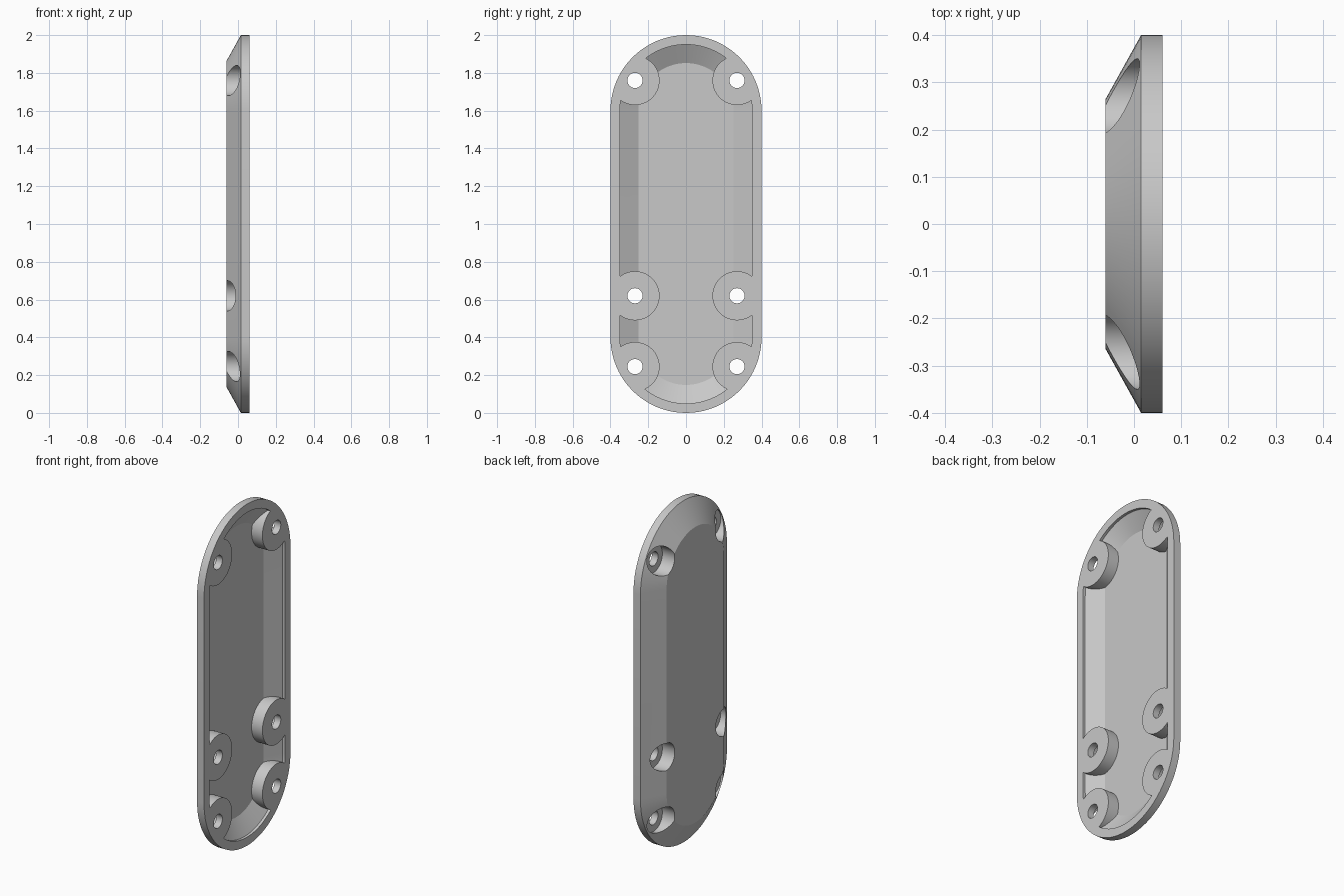
import bpy, bmesh, math
from mathutils import Matrix

cube = bpy.data.objects.get("Cube")
if cube:
    bpy.data.objects.remove(cube, do_unlink=True)

grey = bpy.data.materials.new("light_grey")
grey.use_nodes = True
grey.diffuse_color = (0.58, 0.58, 0.58, 1)
grey.node_tree.nodes["Principled BSDF"].inputs["Base Color"].default_value = grey.diffuse_color


def finish(name, bm):
    bmesh.ops.recalc_face_normals(bm, faces=bm.faces)
    mesh = bpy.data.meshes.new(name)
    bm.to_mesh(mesh)
    bm.free()
    mesh.materials.append(grey)
    obj = bpy.data.objects.new(name, mesh)
    bpy.context.collection.objects.link(obj)
    return obj


def capsule_loft(name, sections, steps=40):
    """Loft of capsule outlines, each section given as (x, end radius)."""
    bm = bmesh.new()
    rings = []
    for x, r in sections:
        ring = []
        for centre, start in ((1.6, 0), (0.4, math.pi)):
            for i in range(steps + 1):
                a = start + math.pi * i / steps
                ring.append(bm.verts.new((x, r * math.cos(a), centre + r * math.sin(a))))
        rings.append(ring)
    n = len(rings[0])
    for a, b in zip(rings, rings[1:]):
        for i in range(n):
            j = (i + 1) % n
            bm.faces.new((a[i], a[j], b[j], b[i]))
    bm.faces.new(rings[0])
    bm.faces.new(rings[-1])
    return finish(name, bm)


def rods(name, radius, x0, x1):
    """One rod along x at every screw position."""
    bm = bmesh.new()
    for z in (0.245, 0.62, 1.76):
        for y in (-0.27, 0.27):
            place = Matrix.Translation(((x0 + x1) / 2, y, z)) @ Matrix.Rotation(math.pi / 2, 4, 'Y')
            bmesh.ops.create_cone(bm, cap_ends=True, segments=64, radius1=radius,
                                  radius2=radius, depth=x1 - x0, matrix=place)
    return finish(name, bm)


def cut(target, tool):
    mod = target.modifiers.new("cut", 'BOOLEAN')
    mod.operation = 'DIFFERENCE'
    mod.solver = 'EXACT'
    mod.object = tool
    bpy.context.view_layer.objects.active = target
    bpy.ops.object.modifier_apply(modifier=mod.name)
    bpy.data.objects.remove(tool, do_unlink=True)


# Bevelled outer shell
cover = capsule_loft("cover_plate", [(-0.06, 0.265), (0.015, 0.4), (0.06, 0.4)])

# Hollow that leaves the screw bosses standing
hollow = capsule_loft("hollow_cutter", [(-0.01, 0.252), (0.044, 0.35), (0.1, 0.35)])
cut(hollow, rods("boss_cutter", 0.13, -0.15, 0.2))
cut(cover, hollow)

# Screw head recesses from the closed side, then through holes
cut(cover, rods("recess_cutter", 0.08, -0.15, 0.02))
cut(cover, rods("screw_hole_cutter", 0.04, -0.16, 0.16))

bpy.ops.object.select_all(action='DESELECT')
cover.select_set(True)
bpy.context.view_layer.objects.active = cover
bpy.ops.object.shade_smooth_by_angle(angle=math.radians(20))
